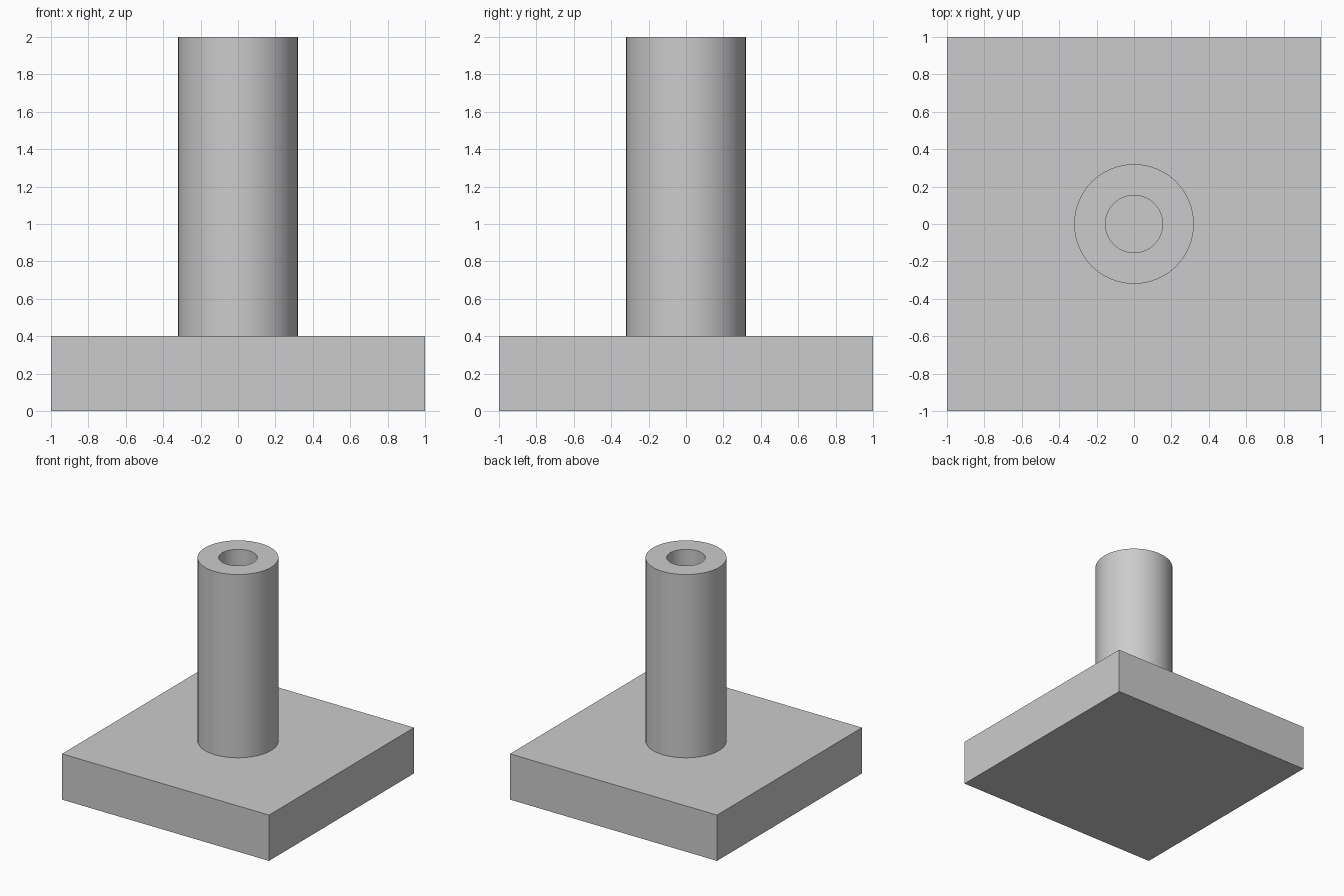
import bpy
import bmesh
import math

SIDES = 64
BASE_TOP = 0.4
TOP = 2.0
OUTER_RADIUS = 0.32
BORE_RADIUS = 0.153

if "Cube" in bpy.data.objects:
    bpy.data.objects.remove(bpy.data.objects["Cube"], do_unlink=True)

# One plain grey for everything
grey = bpy.data.materials.new("grey")
grey.use_nodes = True
colour = (0.6, 0.6, 0.6, 1)
grey.diffuse_color = colour
grey.node_tree.nodes["Principled BSDF"].inputs["Base Color"].default_value = colour

# Square base plate
bpy.ops.mesh.primitive_cube_add(size=1, location=(0, 0, BASE_TOP / 2))
base = bpy.context.object
base.name = "base_plate"
base.scale = (2, 2, BASE_TOP)
bpy.ops.object.transform_apply(location=False, rotation=False, scale=True)
base.data.materials.append(grey)

# Hollow post: a wall profile spun round the z axis, its bore ending at the plate
profile = [(OUTER_RADIUS, BASE_TOP), (OUTER_RADIUS, TOP),
           (BORE_RADIUS, TOP), (BORE_RADIUS, BASE_TOP)]
bm = bmesh.new()
verts = [bm.verts.new((r, 0, z)) for r, z in profile]
edges = [bm.edges.new(pair) for pair in zip(verts, verts[1:])]
bmesh.ops.spin(bm, geom=verts + edges, cent=(0, 0, 0), axis=(0, 0, 1),
               angle=math.tau, steps=SIDES)
bmesh.ops.remove_doubles(bm, verts=bm.verts, dist=0.0001)
bmesh.ops.recalc_face_normals(bm, faces=bm.faces)
# The rim must face up
rim = max(bm.faces, key=lambda f: f.calc_center_median().z)
if rim.normal.z < 0:
    bmesh.ops.reverse_faces(bm, faces=bm.faces)
mesh = bpy.data.meshes.new("hollow_post")
bm.to_mesh(mesh)
bm.free()
mesh.materials.append(grey)
post = bpy.data.objects.new("hollow_post", mesh)
bpy.context.collection.objects.link(post)

# Round walls smooth, rims sharp
bpy.ops.object.select_all(action="DESELECT")
post.select_set(True)
bpy.context.view_layer.objects.active = post
bpy.ops.object.shade_smooth_by_angle(angle=math.radians(30))
